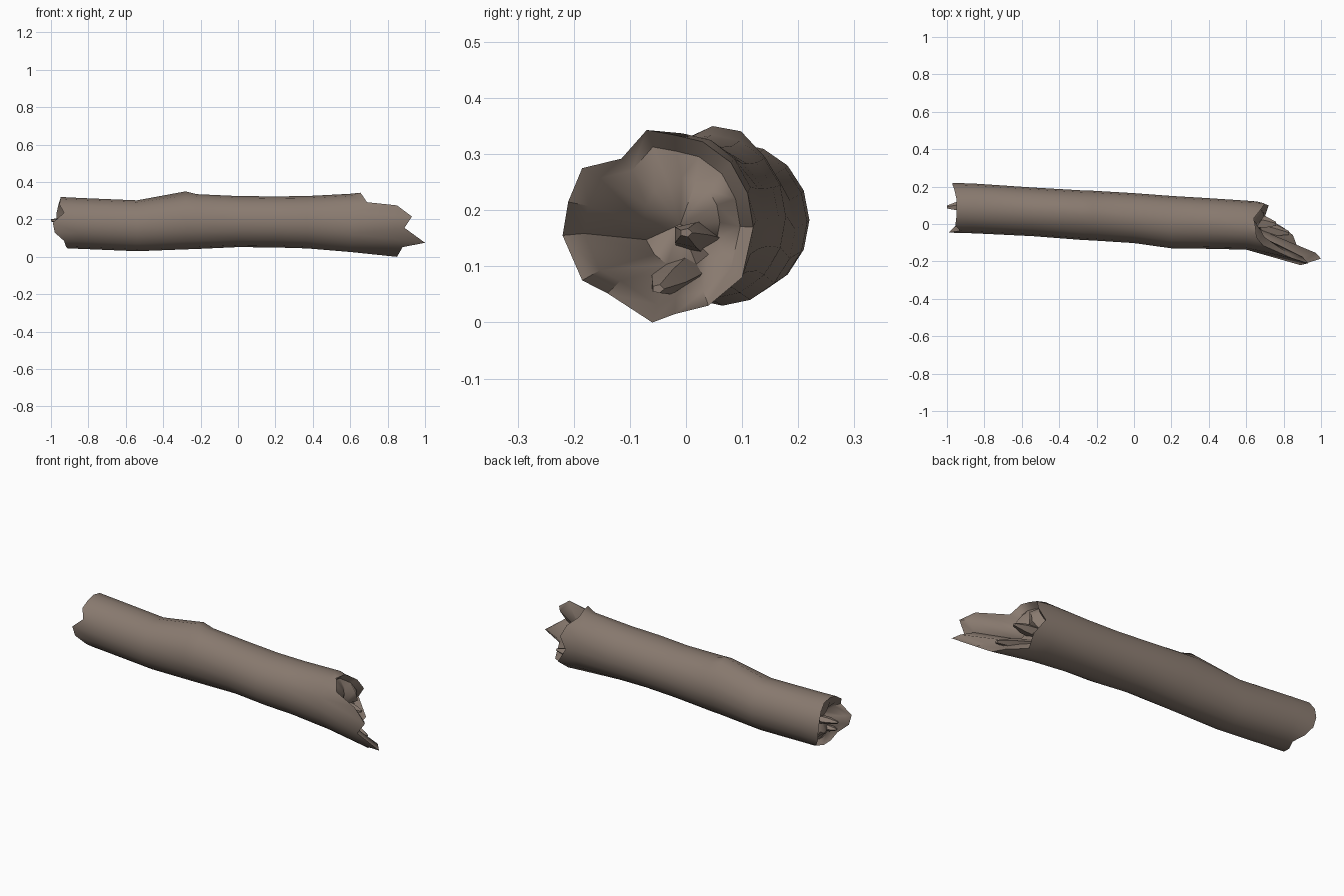
import bpy, bmesh, math, random
from mathutils import Vector

if "Cube" in bpy.data.objects:
    bpy.data.objects.remove(bpy.data.objects["Cube"])

random.seed(4)
N = 16

bark = bpy.data.materials.new("grey_brown_bark")
bark.diffuse_color = (0.25, 0.195, 0.16, 1)
bark.use_nodes = True
bark.node_tree.nodes["Principled BSDF"].inputs["Base Color"].default_value = bark.diffuse_color


def finish(bm, name, angle):
    bmesh.ops.recalc_face_normals(bm, faces=bm.faces)
    me = bpy.data.meshes.new(name)
    bm.to_mesh(me)
    bm.free()
    me.materials.append(bark)
    ob = bpy.data.objects.new(name, me)
    bpy.context.collection.objects.link(ob)
    bpy.ops.object.select_all(action='DESELECT')
    ob.select_set(True)
    bpy.context.view_layer.objects.active = ob
    bpy.ops.object.shade_smooth_by_angle(angle=math.radians(angle))
    return ob


def oval(x, y0, y1, z0, z1):
    """Ring of points: index 0 = back, 4 = top, 8 = front, 12 = bottom."""
    return [Vector((x, (y0 + y1) / 2 + (y1 - y0) / 2 * math.cos(2 * math.pi * i / N),
                    (z0 + z1) / 2 + (z1 - z0) / 2 * math.sin(2 * math.pi * i / N)))
            for i in range(N)]


# trunk stations: x, front y, back y, bottom z, top z
stations = [(-0.85, -0.05, 0.216, 0.043, 0.315), (-0.54, -0.065, 0.195, 0.03, 0.302),
            (-0.28, -0.085, 0.18, 0.04, 0.338), (-0.22, -0.088, 0.178, 0.042, 0.335),
            (0.0, -0.102, 0.165, 0.052, 0.325), (0.2, -0.13, 0.15, 0.05, 0.323),
            (0.37, -0.132, 0.14, 0.045, 0.325), (0.6, -0.137, 0.125, 0.026, 0.337)]
body = [oval(*s) for s in stations]
body[2][3].z += 0.014          # small knot on top
body[2][4].z += 0.012

# jagged left rim
left_x = [-.97, -.97, -.96, -.95, -.95, -.95, -.955, -.93, -.99, -.98, -.93, -.92, -.91, -.89, -.93, -.96]
left_rim = oval(-0.95, -0.046, 0.22, 0.045, 0.32)
for p, x in zip(left_rim, left_x):
    p.x = x

# torn right rim, with a long slab flaring out at the front
right_rim = [Vector(p) for p in (
    (.66, .12, .17), (.70, .11, .23), (.68, .08, .285), (.64, .03, .322),
    (.65, -.02, .334), (.655, -.07, .343), (.69, -.115, .292), (.85, -.185, .275),
    (.93, -.21, .215), (.89, -.22, .155), (1.0, -.185, .075), (.88, -.14, .052),
    (.85, -.06, 0), (.80, -.02, .015), (.70, .04, .03), (.72, .10, .08))]


def shrink(ring, c, f, dx):
    return [Vector((p.x + dx, c[0] + (p.y - c[0]) * f, c[1] + (p.z - c[1]) * f)) for p in ring]


def rough(ring, x, a):
    for p in ring:
        p.x = x + random.uniform(-a, a)
    return ring


cl, cr = (0.087, 0.18), (-0.01, 0.175)
left_in = [rough(shrink(left_rim, cl, 0.45, 0), -0.90, 0.035), shrink(left_rim, cl, 0.8, 0.025)]
right_in = [shrink(right_rim, cr, 0.82, -0.03),
            rough(shrink(body[-1], cr, 0.52, 0), 0.67, 0.04)]

# main trunk: loft all rings and close with rough broken cores
bm = bmesh.new()
rings = [[bm.verts.new(p) for p in r] for r in left_in + [left_rim] + body + [right_rim] + right_in]
for a, b in zip(rings, rings[1:]):
    for i in range(N):
        j = (i + 1) % N
        bm.faces.new((a[i], a[j], b[j], b[i]))
for ring, c in ((rings[0], (-0.89, *cl)), (rings[-1], (0.66, *cr))):
    v = bm.verts.new(c)
    for i in range(N):
        bm.faces.new((ring[i], ring[(i + 1) % N], v))
finish(bm, "log_trunk", 60)


# splinters sticking out of the broken ends
def splinter(name, base, tip, r):
    base, tip = Vector(base), Vector(tip)
    bm = bmesh.new()
    rows = []
    for t, s in ((0, 1), (0.6, 0.75), (1, 0.25)):
        c = base.lerp(tip, t)
        rows.append([bm.verts.new(c + Vector((0, r * s * math.cos(k * 1.2566), r * s * 0.7 * math.sin(k * 1.2566))))
                     for k in range(5)])
    for a, b in zip(rows, rows[1:]):
        for k in range(5):
            bm.faces.new((a[k], a[(k + 1) % 5], b[(k + 1) % 5], b[k]))
    bm.faces.new(rows[0])
    bm.faces.new(rows[-1])
    finish(bm, name, 40)


splinter("left_splinter_long", (-0.86, 0.10, 0.19), (-1.0, 0.09, 0.195), 0.035)
splinter("left_splinter_low", (-0.86, 0.04, 0.12), (-0.95, 0.03, 0.12), 0.03)
splinter("right_splinter_mid", (0.62, 0.02, 0.15), (0.76, 0.0, 0.16), 0.045)
splinter("right_splinter_low", (0.64, -0.01, 0.09), (0.83, -0.05, 0.06), 0.045)
